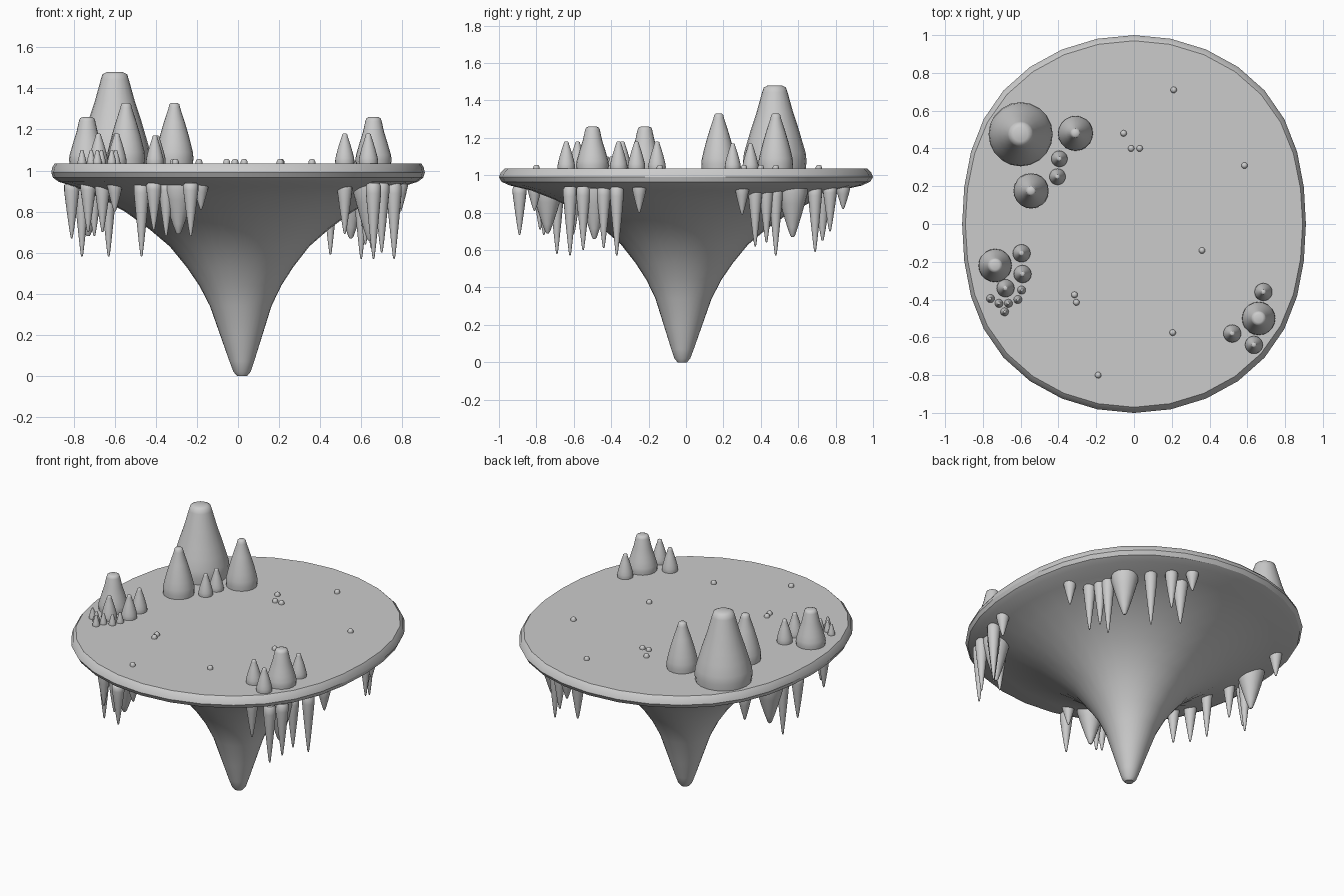
import bpy, bmesh, math


def lathe(bm, profile, sides, cx=0, cy=0, warp=None):
    """Add a closed revolved shape; profile runs (radius, z) end to end."""
    rings = []
    for r, z in profile:
        ring = []
        for i in range(sides):
            a = 2 * math.pi * i / sides
            x, y = r * math.cos(a), r * math.sin(a)
            if warp:
                x, y = warp(x, y, z)
            ring.append(bm.verts.new((cx + x, cy + y, z)))
        rings.append(ring)
    for a, b in zip(rings, rings[1:]):
        for i in range(sides):
            j = (i + 1) % sides
            bm.faces.new((a[i], a[j], b[j], b[i]))
    bm.faces.new(rings[0])
    bm.faces.new(rings[-1])


def finish(bm, name, angle=40):
    bmesh.ops.recalc_face_normals(bm, faces=bm.faces)
    mesh = bpy.data.meshes.new(name)
    bm.to_mesh(mesh)
    bm.free()
    ob = bpy.data.objects.new(name, mesh)
    bpy.context.collection.objects.link(ob)
    bpy.ops.object.select_all(action='DESELECT')
    ob.select_set(True)
    bpy.context.view_layer.objects.active = ob
    bpy.ops.object.shade_smooth_by_angle(angle=math.radians(angle))
    return ob


# Floating island: disc flattened on both x sides, tapering to an offset tip
def island_warp(x, y, z):
    k = max(0, 1 - z)
    return x - 0.09 * x * abs(x) ** 4 + 0.02 * k, y - 0.02 * k


bm = bmesh.new()
lathe(bm, [(0.025, 0.0), (0.042, 0.02), (0.06, 0.07), (0.10, 0.19),
           (0.15, 0.34), (0.20, 0.44), (0.26, 0.53), (0.34, 0.63),
           (0.44, 0.715), (0.56, 0.80), (0.70, 0.87), (0.83, 0.92),
           (0.94, 0.945), (0.985, 0.965), (1.0, 0.99), (0.99, 1.015),
           (0.97, 1.035)], 32, warp=island_warp)
finish(bm, "floating_island", 30)

TOP = 1.03


# Stalagmites: bulging foot, slim neck, rounded top
def spire(bm, x, y, r, top, tip):
    h = top - TOP
    shape = [(0.96, -0.03), (1.0, 0.1), (0.97, 0.2), (0.86, 0.34),
             (0.72 + tip * 0.1, 0.48), (0.48 + tip * 0.3, 0.68),
             (tip * 1.25, 0.92), (tip * 1.1, 0.975), (tip * 0.7, 1.0)]
    lathe(bm, [(r * a, TOP + h * b) for a, b in shape], 20, x, y)


groups = {
    "back_left_spires": [
        (-0.60, 0.475, 0.17, 1.48, 0.32), (-0.31, 0.48, 0.093, 1.33, 0.24),
        (-0.545, 0.175, 0.093, 1.33, 0.24), (-0.395, 0.345, 0.043, 1.17, 0.24),
        (-0.405, 0.25, 0.043, 1.17, 0.24)],
    "front_left_spires": [
        (-0.735, -0.22, 0.088, 1.26, 0.36), (-0.595, -0.155, 0.047, 1.18, 0.24),
        (-0.59, -0.265, 0.047, 1.18, 0.24), (-0.68, -0.34, 0.047, 1.18, 0.24)],
    "right_spires": [
        (0.66, -0.50, 0.088, 1.26, 0.36), (0.685, -0.36, 0.047, 1.18, 0.24),
        (0.52, -0.58, 0.047, 1.18, 0.24), (0.635, -0.64, 0.047, 1.18, 0.24)],
    "small_spires": [(x, y, 0.022, 1.10, 0.3) for x, y in (
        (-0.76, -0.395), (-0.715, -0.42), (-0.665, -0.42),
        (-0.615, -0.40), (-0.595, -0.35), (-0.685, -0.465))],
}
for name, items in groups.items():
    bm = bmesh.new()
    for s in items:
        spire(bm, *s)
    finish(bm, name, 50)

# Pebbles scattered on the flat top
bm = bmesh.new()
for x, y in ((0.21, 0.71), (-0.055, 0.48), (-0.015, 0.40), (0.03, 0.40),
             (0.585, 0.31), (0.36, -0.14), (0.205, -0.575), (-0.19, -0.80),
             (-0.315, -0.375), (-0.305, -0.415)):
    lathe(bm, [(0.016, 1.02), (0.017, 1.042), (0.013, 1.052), (0.006, 1.056)],
          12, x, y)
finish(bm, "pebbles", 60)


# Stalactites hanging under the rim: (x, y, tip height, radius)
def hanging(bm, x, y, tip, r=0.037):
    top = 0.94
    h = top - tip
    shape = [(0.75, 0), (1.0, 0.04), (1.0, 0.14), (0.82, 0.34),
             (0.62, 0.55), (0.36, 0.8), (0.16, 0.97), (0.08, 1)]
    lathe(bm, [(r * a, top - h * b) for a, b in shape], 16, x, y)


clusters = {
    "back_right_stalactites": [
        (0.74, 0.30, 0.79), (0.65, 0.37, 0.62), (0.62, 0.43, 0.64),
        (0.60, 0.48, 0.57), (0.55, 0.57, 0.67, 0.08), (0.45, 0.69, 0.59),
        (0.36, 0.77, 0.70), (0.26, 0.73, 0.65, 0.045), (0.26, 0.84, 0.82)],
    "front_right_stalactites": [
        (0.79, -0.25, 0.80), (0.76, -0.37, 0.57), (0.70, -0.44, 0.61),
        (0.64, -0.49, 0.66, 0.08), (0.70, -0.55, 0.60), (0.66, -0.62, 0.57),
        (0.52, -0.60, 0.69)],
    "left_stalactites": [
        (-0.72, 0.43, 0.79), (-0.73, 0.19, 0.68, 0.08), (-0.76, 0.10, 0.58),
        (-0.81, 0.02, 0.67), (-0.70, 0.03, 0.68), (-0.63, -0.09, 0.58),
        (-0.73, -0.36, 0.70), (-0.66, -0.43, 0.70)],
    "front_left_stalactites": [
        (-0.18, -0.81, 0.81), (-0.23, -0.89, 0.68),
        (-0.29, -0.74, 0.69, 0.08), (-0.35, -0.76, 0.68),
        (-0.41, -0.78, 0.71), (-0.47, -0.69, 0.58), (-0.60, -0.57, 0.80)],
}
for name, items in clusters.items():
    bm = bmesh.new()
    for s in items:
        hanging(bm, *s)
    finish(bm, name, 50)
